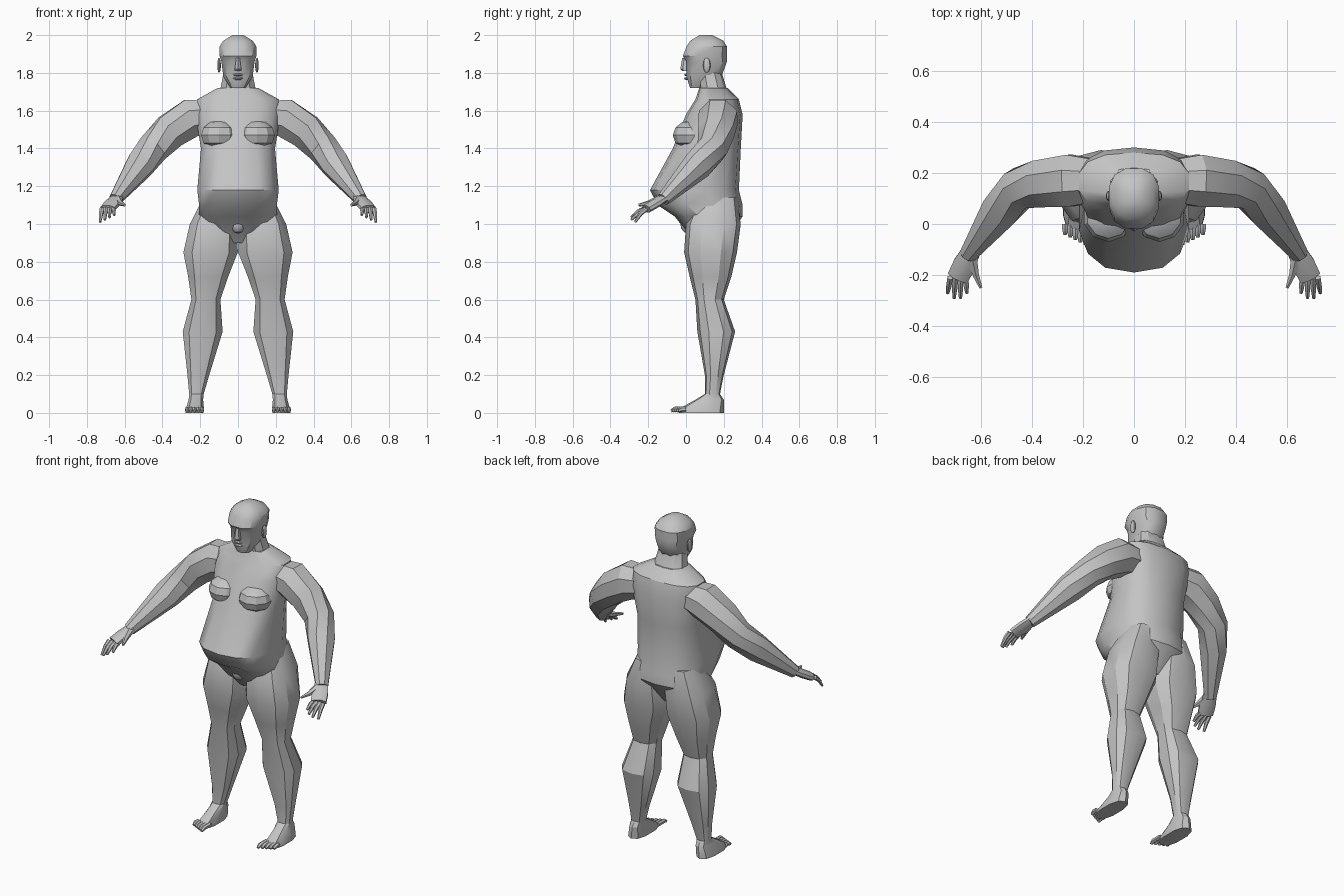
import bpy, bmesh, math
from mathutils import Vector, Matrix

if "Cube" in bpy.data.objects:
    bpy.data.objects.remove(bpy.data.objects["Cube"])

grey = bpy.data.materials.new("plain grey")
grey.use_nodes = True
grey.diffuse_color = (.55, .55, .55, 1)
grey.node_tree.nodes["Principled BSDF"].inputs["Base Color"].default_value = grey.diffuse_color
parts = []


def finish(name, bm, mirror):
    """Turn a bmesh into a grey object, mirrored across x when asked."""
    bmesh.ops.recalc_face_normals(bm, faces=bm.faces)
    mesh = bpy.data.meshes.new(name)
    bm.to_mesh(mesh)
    bm.free()
    mesh.materials.append(grey)
    part = bpy.data.objects.new(name, mesh)
    bpy.context.collection.objects.link(part)
    if mirror:
        part.modifiers.new("Mirror", "MIRROR")
    parts.append(part)


def skin(name, rings, mirror):
    """Bridge a list of equal point rings and cap both ends."""
    bm = bmesh.new()
    loops = [[bm.verts.new(point) for point in ring] for ring in rings]
    for lower, upper in zip(loops, loops[1:]):
        for i in range(len(lower)):
            bm.faces.new((lower[i - 1], lower[i], upper[i], upper[i - 1]))
    bm.faces.new(loops[0])
    bm.faces.new(loops[-1])
    finish(name, bm, mirror)


def circle(sides):
    """Cosine and sine of evenly spaced directions."""
    angles = [math.tau * (i + .5) / sides for i in range(sides)]
    return [(math.cos(angle), math.sin(angle)) for angle in angles]


def squared(value):
    """Push a cosine or sine outward for a boxier section."""
    return math.copysign(abs(value) ** .8, value)


def stack(name, levels, sides, lean=None):
    """Level rings: height, half width, front y, back y.
    With a lean rule giving x by height, the part is one of a pair."""
    rings = []
    for height, half_width, front, back in levels:
        x = lean(height) if lean else 0
        middle, half_depth = (front + back) / 2, (back - front) / 2
        rings.append([(x + squared(c) * half_width, middle + squared(s) * half_depth, height)
                      for c, s in circle(sides)])
    skin(name, rings, bool(lean))


def tube(name, points, radii, sides=8, flatness=1):
    """One of a pair of limbs, running through points with a radius at each."""
    points = [Vector(point) for point in points]
    rings = []
    for k, radius in enumerate(radii):
        ahead = points[min(k + 1, len(points) - 1)]
        behind = points[max(k - 1, 0)]
        direction = (ahead - behind).normalized()
        side = direction.cross(Vector((0, 0, 1))).normalized()
        up = side.cross(direction) * flatness
        rings.append([points[k] + (side * c + up * s) * radius for c, s in circle(sides)])
    skin(name, rings, True)


def lump(name, centre, radii, mirror=True):
    """Faceted ellipsoid."""
    bm = bmesh.new()
    placing = Matrix.Translation(centre) @ Matrix.Diagonal((*radii, 1))
    bmesh.ops.create_uvsphere(bm, u_segments=10, v_segments=6, radius=1, matrix=placing)
    finish(name, bm, mirror)


# Trunk with hanging belly
stack("torso", [
    (.9, .1, .05, .2),
    (1.04, .21, -.06, .3),
    (1.1, .21, -.15, .3),
    (1.18, .22, -.19, .28),
    (1.4, .2, -.07, .29),
    (1.58, .23, 0, .3),
    (1.66, .22, .05, .28),
    (1.72, .11, .07, .22)], sides=14)
lump("chest", (.1, .03, 1.47), (.1, .1, .08))
lump("groin", (0, .01, 1), (.04, .04, .05), mirror=False)

# Legs slanting outward and running down into the feet
stack("leg", [
    (1.14, .07, .06, .27),
    (1, .13, 0, .29),
    (.85, .15, -.01, .27),
    (.72, .11, .02, .24),
    (.6, .08, .05, .2),
    (.43, .11, .06, .26),
    (.2, .06, .1, .2),
    (.1, .04, .1, .18),
    (.07, .04, .05, .2),
    (.02, .05, -.04, .2),
    (0, .05, -.04, .2)], sides=10, lean=lambda height: .23 - height / 10)
for i in range(5):
    x, tip = .19 + i / 50, i / 100 - .08
    tube("toe", [(x, 0, .02), (x, tip + .02, .02), (x, tip, .01)], [.013, .013, .008], sides=6)

# Arms
tube("arm", [
    (.1, .17, 1.58),
    (.25, .17, 1.56),
    (.36, .16, 1.49),
    (.45, .14, 1.4),
    (.52, .06, 1.31),
    (.65, -.12, 1.13)], [.08, .11, .1, .085, .08, .036])

# Hands, with fingers fanned by a rule
wrist, knuckles = Vector((.64, -.11, 1.14)), Vector((.69, -.21, 1.08))
tube("palm", [wrist, wrist.lerp(knuckles, .5), knuckles], [.04, .048, .046], flatness=.5)
for i in range(4):
    reach = .02 if i in (1, 2) else 0
    root = knuckles + Vector((.03 - i / 50, 0, 0))
    tip = Vector((.73 - i / 40, -.27 - reach, 1.01 + i / 80))
    bend = root.lerp(tip, .5) + Vector((0, 0, .01))
    tube("finger", [root, bend, tip], [.013, .012, .007], sides=6)
tube("thumb", [wrist, (.62, -.2, 1.11), (.6, -.25, 1.1)], [.025, .014, .007], sides=6)

# Neck and head
stack("neck", [(1.62, .13, .09, .27), (1.7, .1, .07, .22), (1.8, .08, .06, .19)], sides=10)
stack("head", [
    (1.72, .04, .02, .12),
    (1.78, .08, 0, .19),
    (1.86, .09, 0, .22),
    (1.89, .1, -.02, .22),
    (1.94, .1, 0, .22),
    (1.97, .08, .02, .2),
    (2, .03, .07, .14)], sides=12)
stack("nose", [(1.81, .02, -.02, .03), (1.82, .02, -.03, .03), (1.88, .01, -.02, .03)], sides=6)
for height in (1.77, 1.79):
    lump("lip", (0, .01, height), (.03, .02, .008), mirror=False)
lump("ear", (.1, .11, 1.84), (.01, .02, .04))

# Soft shading with crisp creases
bpy.ops.object.select_all(action="DESELECT")
for part in parts:
    part.select_set(True)
bpy.context.view_layer.objects.active = parts[0]
bpy.ops.object.shade_smooth_by_angle(angle=math.radians(32))
